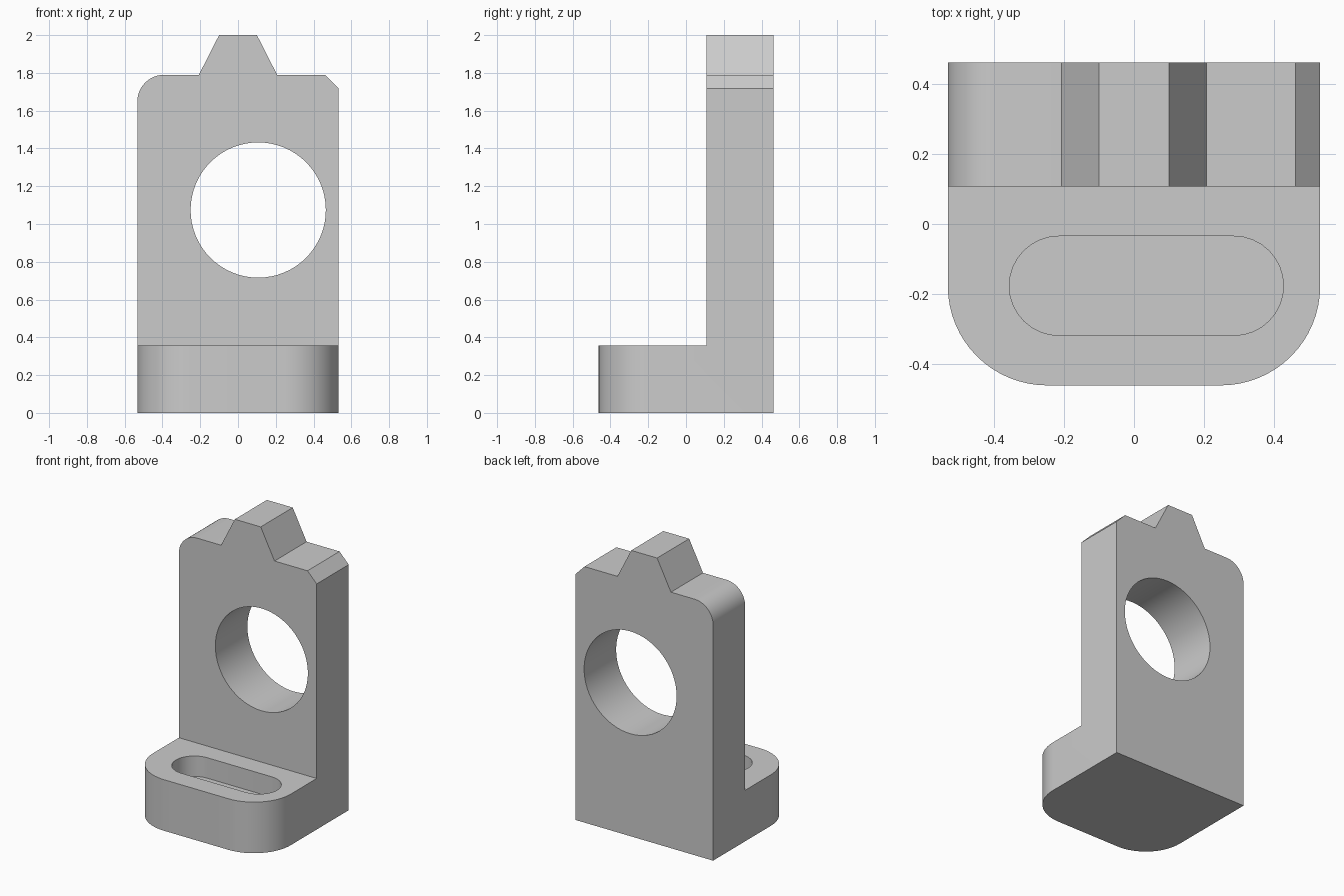
import bpy, bmesh
from math import cos, sin, pi
from mathutils import Vector

cube = bpy.data.objects.get("Cube")
if cube:
    bpy.data.objects.remove(cube, do_unlink=True)

HALF_W, HALF_D = 0.533, 0.462
BASE_TOP, SHOULDER, TOP = 0.357, 1.79, 2.0
POST_FRONT = 0.108

grey = bpy.data.materials.new("plain_grey")
grey.use_nodes = True
grey.diffuse_color = (0.6, 0.6, 0.6, 1)
grey.node_tree.nodes["Principled BSDF"].inputs["Base Color"].default_value = grey.diffuse_color


def arc(cx, cy, r, start, end, steps):
    """Points along an arc, angles in radians."""
    angles = [start + (end - start) * i / steps for i in range(steps + 1)]
    return [(cx + r * cos(a), cy + r * sin(a)) for a in angles]


def prism(name, outline, axis, low, high):
    """Extrude a 2D outline along one axis; the other two axes hold the outline."""
    bm = bmesh.new()

    def place(p):
        co = list(p)
        co.insert(axis, low)
        return co

    face = bm.faces.new([bm.verts.new(place(p)) for p in outline])
    out = bmesh.ops.extrude_face_region(bm, geom=[face])
    shift = Vector((0, 0, 0))
    shift[axis] = high - low
    moved = [g for g in out["geom"] if isinstance(g, bmesh.types.BMVert)]
    bmesh.ops.translate(bm, vec=shift, verts=moved)
    bmesh.ops.recalc_face_normals(bm, faces=bm.faces)
    mesh = bpy.data.meshes.new(name)
    bm.to_mesh(mesh)
    bm.free()
    mesh.materials.append(grey)
    obj = bpy.data.objects.new(name, mesh)
    bpy.context.collection.objects.link(obj)
    return obj


# L-shaped body: base and upright in one piece
side = [(-HALF_D, 0), (HALF_D, 0), (HALF_D, TOP), (POST_FRONT, TOP),
        (POST_FRONT, BASE_TOP), (-HALF_D, BASE_TOP)]
bracket = prism("bracket", side, 0, -HALF_W, HALF_W)

# Rounded front corners of the base
bm = bmesh.new()
bm.from_mesh(bracket.data)
corners = [e for e in bm.edges
           if all(v.co.y < -HALF_D + 0.01 for v in e.verts)
           and abs(e.verts[0].co.z - e.verts[1].co.z) > 0.1]
bmesh.ops.bevel(bm, geom=corners, offset=0.284, segments=16, profile=0.5,
                affect='EDGES', clamp_overlap=False)
bm.to_mesh(bracket.data)
bm.free()

# Shoulders beside the tapered tab: rounded on one side, chamfered on the other
R = 0.142
round_cut = ([(-0.1, TOP), (-0.207, SHOULDER)]
             + arc(-HALF_W + R, SHOULDER - R, R, pi / 2, pi, 12)
             + [(-0.8, SHOULDER - R), (-0.8, 2.21), (0.007, 2.21)])
chamfer_cut = [(0.1, TOP), (0.207, SHOULDER), (0.462, SHOULDER), (HALF_W, 1.717),
               (0.604, 1.644), (0.8, 1.644), (0.8, 2.21), (-0.007, 2.21)]

# Bore through the upright and blind slot in the base
bore = arc(0.107, 1.074, 0.358, 0, 2 * pi, 64)[:-1]
slot = (arc(0.286, -0.177, R, -pi / 2, pi / 2, 16)
        + arc(-0.215, -0.177, R, pi / 2, 3 * pi / 2, 16))

cutters = [prism("round_shoulder_cutter", round_cut, 1, 0, 0.6),
           prism("chamfer_shoulder_cutter", chamfer_cut, 1, 0, 0.6),
           prism("bore_cutter", bore, 1, 0, 0.6),
           prism("slot_cutter", slot, 2, 0.214, 0.5)]

bpy.ops.object.select_all(action='DESELECT')
bracket.select_set(True)
bpy.context.view_layer.objects.active = bracket
for cutter in cutters:
    cutter.hide_render = True
    mod = bracket.modifiers.new(cutter.name, 'BOOLEAN')
    mod.operation = 'DIFFERENCE'
    mod.solver = 'EXACT'
    mod.object = cutter
    bpy.ops.object.modifier_apply(modifier=mod.name)
    bpy.data.objects.remove(cutter, do_unlink=True)

bpy.ops.object.shade_smooth_by_angle(angle=pi / 6)
